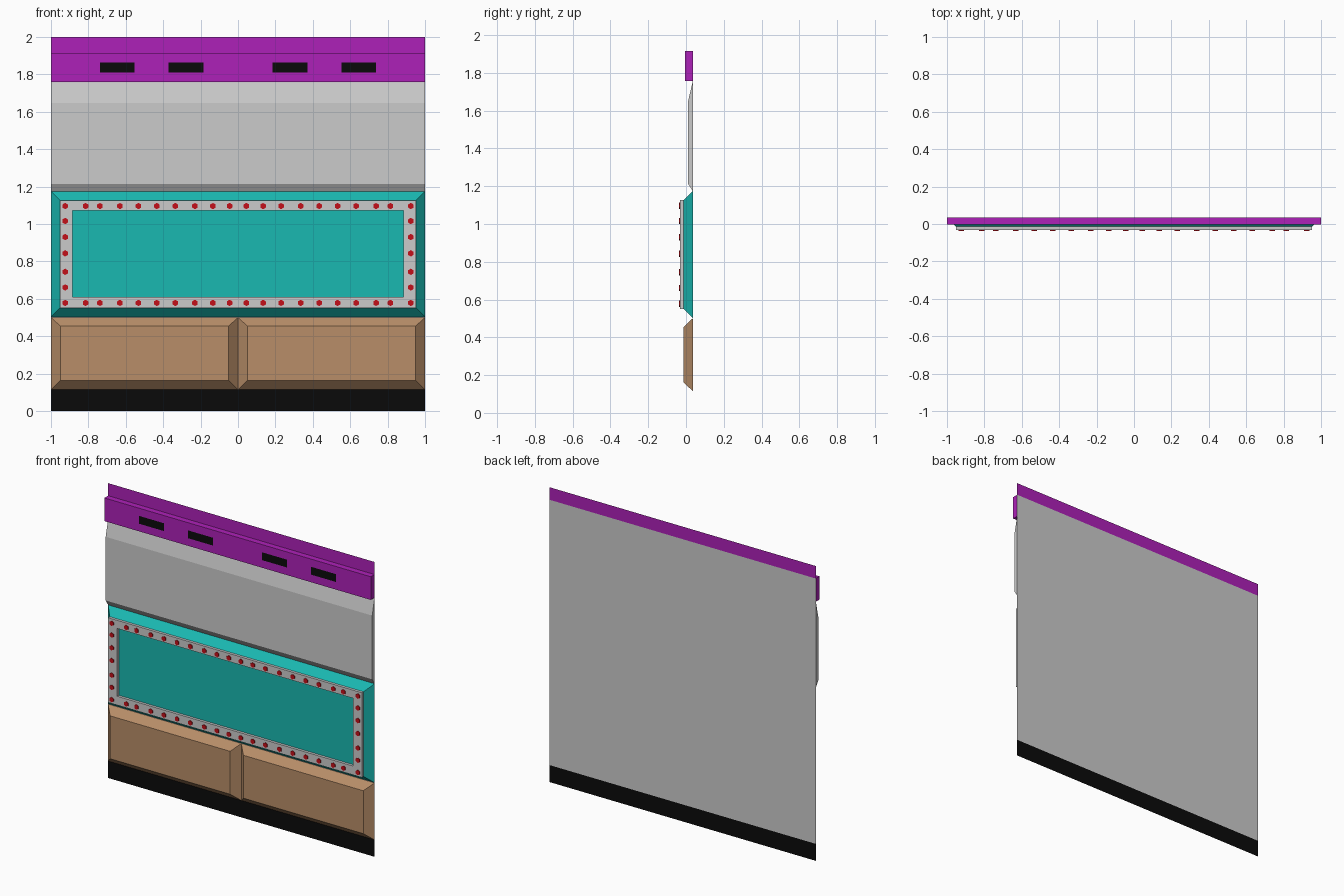
import bpy, bmesh, math
from mathutils import Matrix

if "Cube" in bpy.data.objects:
    bpy.data.objects.remove(bpy.data.objects["Cube"])

BACK = 0.036


def mat(name, rgb):
    m = bpy.data.materials.new(name)
    m.diffuse_color = (*rgb, 1)
    m.use_nodes = True
    m.node_tree.nodes["Principled BSDF"].inputs["Base Color"].default_value = m.diffuse_color
    return m


PURPLE = mat("purple", (0.42, 0.015, 0.48))
TEAL = mat("teal", (0.01, 0.48, 0.44))
TAN = mat("tan", (0.48, 0.27, 0.14))
BLACK = mat("black", (0.003, 0.003, 0.003))
RED = mat("red", (0.55, 0.005, 0.01))


def add(name, bm, material=None):
    me = bpy.data.meshes.new(name)
    bm.to_mesh(me)
    bm.free()
    ob = bpy.data.objects.new(name, me)
    bpy.context.collection.objects.link(ob)
    if material:
        me.materials.append(material)
    return ob


def ring(bm, rect, y):
    x0, x1, z0, z1 = rect
    return [bm.verts.new((x, y, z)) for x, z in ((x0, z0), (x1, z0), (x1, z1), (x0, z1))]


def bridge(bm, a, b):
    for i in range(4):
        j = (i + 1) % 4
        bm.faces.new((a[i], a[j], b[j], b[i]))


def sheet(name, rect, y, material=None):
    bm = bmesh.new()
    bm.faces.new(ring(bm, rect, y))
    return add(name, bm, material)


def panel(name, outer, inner, front, material=None):
    """Raised panel with sloped borders, open towards the wall."""
    bm = bmesh.new()
    a, b = ring(bm, outer, BACK), ring(bm, inner, front)
    bridge(bm, a, b)
    bm.faces.new(b)
    return add(name, bm, material)


# Flat wall: kick strip, main sheet, top strip
sheet("kick_strip", (-1, 1, 0, 0.115), BACK, BLACK)
sheet("wall_back", (-1, 1, 0.115, 1.915), BACK)
sheet("top_strip", (-1, 1, 1.915, 2), BACK, PURPLE)

# Cornice beam with dark slots
beam = (-1, 1, 1.758, 1.915)
panel("cornice_beam", beam, beam, -0.004, PURPLE)
for i, x in enumerate((-0.646, -0.278, 0.278, 0.646)):
    sheet(f"slot_{i}", (x - 0.093, x + 0.093, 1.81, 1.863), -0.0046, BLACK)

# Grey upper panel, bevelled along top and bottom
panel("upper_panel", (-1, 1, 1.174, 1.757), (-1, 1, 1.214, 1.646), 0.01)

# Teal middle panel
face = (-0.952, 0.952, 0.551, 1.126)
panel("middle_panel", (-1, 1, 0.503, 1.174), face, -0.014, TEAL)

# Tan lower panels
for side, x in (("left", -0.5), ("right", 0.5)):
    panel(f"lower_panel_{side}", (x - 0.5, x + 0.5, 0.115, 0.501),
          (x - 0.45, x + 0.45, 0.163, 0.454), -0.014, TAN)

# Grey frame around the middle panel
bm = bmesh.new()
hole = (-0.885, 0.885, 0.611, 1.071)
oa, ob_ = ring(bm, face, -0.014), ring(bm, face, -0.032)
ib, ia = ring(bm, hole, -0.032), ring(bm, hole, -0.014)
bridge(bm, oa, ob_)
bridge(bm, ob_, ib)
bridge(bm, ib, ia)
add("frame", bm)

# Hexagonal bolts around the frame
xs = (0.045, 0.134, 0.23, 0.335, 0.434, 0.532, 0.631, 0.738, 0.815)
spots = [(s * x, z) for x in xs for s in (-1, 1) for z in (0.578, 1.096)]
spots += [(s * 0.924, z) for s in (-1, 1)
          for z in (0.578, 0.661, 0.744, 0.843, 0.93, 1.016, 1.096)]
bm = bmesh.new()
for x, z in spots:
    bmesh.ops.create_cone(
        bm, cap_ends=True, segments=6, radius1=0.017, radius2=0.017, depth=0.006,
        matrix=Matrix.Translation((x, -0.034, z)) @ Matrix.Rotation(math.pi / 2, 4, 'X'))
add("bolts", bm, RED)
